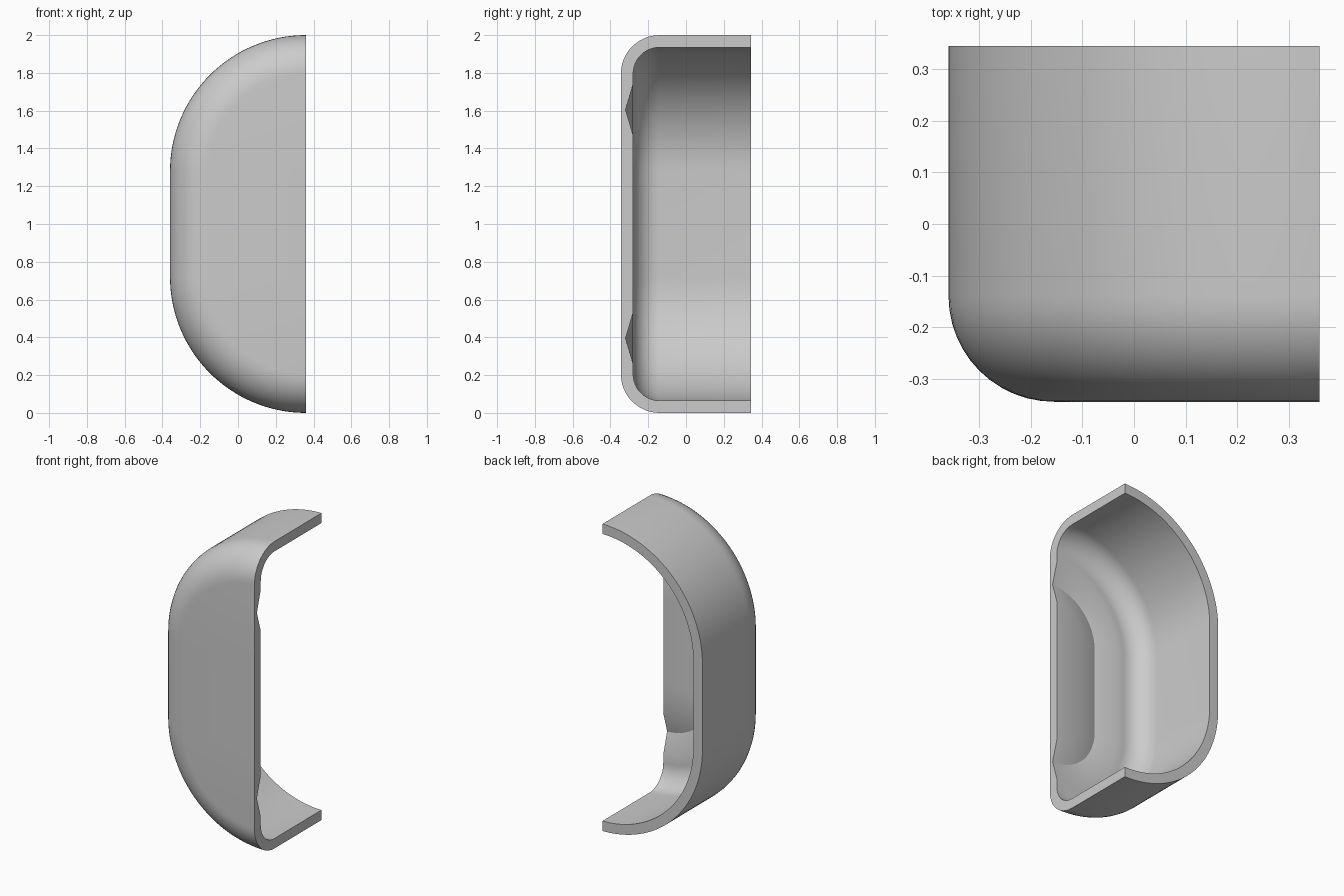
import bpy, bmesh
from math import sin, cos, pi

cube = bpy.data.objects.get("Cube")
if cube:
    bpy.data.objects.remove(cube)

CUT_X = 0.36              # plane of the open cut side
HALF_Y = 0.345            # half depth
RADIUS = 0.72             # outer end radius
WALL = 0.065
FILLET = 0.205            # outer front edge rounding
LOW, HIGH = RADIUS, 2 - RADIUS
FLOOR = -HALF_Y + WALL
ARC, ROUND = 32, 12


def fillet(outer, front, radius):
    """Quarter round from the front face to the side wall, as (offset, y)."""
    return [(outer - radius + radius * sin(a), front + radius - radius * cos(a))
            for a in (pi / 2 * i / ROUND for i in range(ROUND + 1))]


# Wall section: front face, rounded edge, rim, inner wall, grooved floor
profile = [(0, -HALF_Y)] + fillet(RADIUS, -HALF_Y, FILLET)
profile += [(RADIUS, HALF_Y), (RADIUS - WALL, HALF_Y)]
profile += fillet(RADIUS - WALL, FLOOR, FILLET - WALL)[::-1]
profile += [(0.46, FLOOR), (0.325, FLOOR - 0.04), (0.19, FLOOR), (0, FLOOR)]

# Path: upper quarter turn, straight side, lower quarter turn
angles = [pi / 2 * i / ARC for i in range(ARC + 1)]
path = [(-sin(a), cos(a), HIGH) for a in angles]
path += [(-cos(a), -sin(a), LOW) for a in angles]

bm = bmesh.new()
rows = [[bm.verts.new((CUT_X + dx * r, y, base + dz * r)) for r, y in profile]
        for dx, dz, base in path]
for a, b in zip(rows, rows[1:]):
    for j in range(len(profile) - 1):
        bm.faces.new((a[j], a[j + 1], b[j + 1], b[j]))
bmesh.ops.remove_doubles(bm, verts=bm.verts, dist=0.00001)

# Flat cut face closing the shell
bmesh.ops.holes_fill(bm, edges=[e for e in bm.edges if e.is_boundary], sides=0)
bmesh.ops.recalc_face_normals(bm, faces=bm.faces)

mesh = bpy.data.meshes.new("half_shell")
bm.to_mesh(mesh)
bm.free()
shell = bpy.data.objects.new("half_shell", mesh)
bpy.context.collection.objects.link(shell)

# Plain grey
grey = bpy.data.materials.new("light_grey")
grey.use_nodes = True
colour = (0.6, 0.6, 0.6, 1)
grey.diffuse_color = colour
grey.node_tree.nodes["Principled BSDF"].inputs["Base Color"].default_value = colour
mesh.materials.append(grey)

bpy.ops.object.select_all(action='DESELECT')
shell.select_set(True)
bpy.context.view_layer.objects.active = shell
bpy.ops.object.shade_smooth_by_angle()
